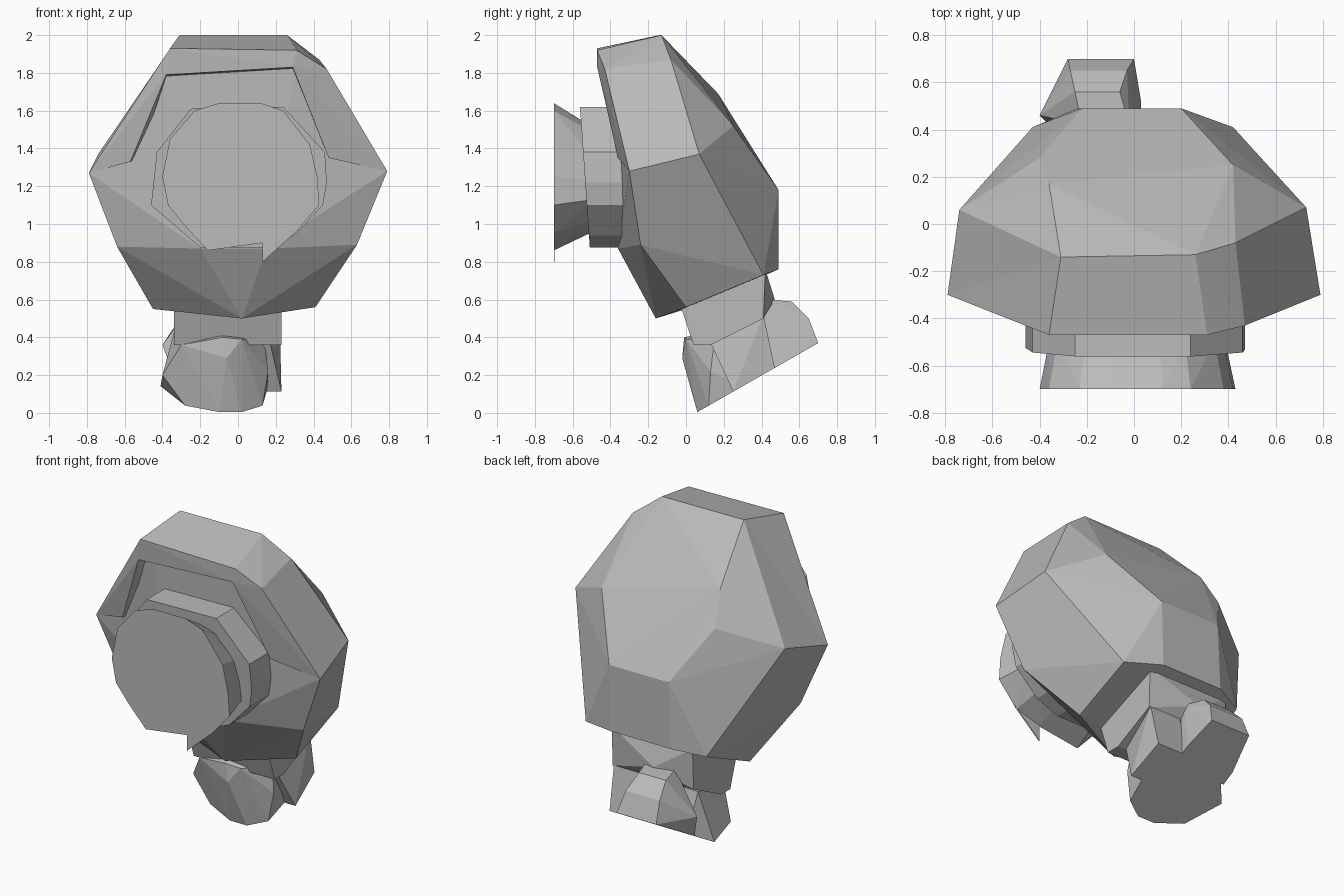
import bpy, bmesh

gray = bpy.data.materials.new("plain gray")
gray.diffuse_color = (0.5, 0.5, 0.5, 1)


def hull(name, pts):
    """Faceted convex block around a few corner points."""
    bm = bmesh.new()
    for p in pts:
        bm.verts.new(p)
    res = bmesh.ops.convex_hull(bm, input=bm.verts[:])
    loose = [v for v in bm.verts if not v.link_faces]
    bmesh.ops.delete(bm, geom=loose, context='VERTS')
    bmesh.ops.dissolve_limit(bm, angle_limit=0.03, verts=bm.verts[:], edges=bm.edges[:])
    bmesh.ops.recalc_face_normals(bm, faces=bm.faces[:])
    me = bpy.data.meshes.new(name)
    bm.to_mesh(me)
    bm.free()
    me.materials.append(gray)
    ob = bpy.data.objects.new(name, me)
    bpy.context.collection.objects.link(ob)
    return ob


# Main faceted shell, tilted backwards
top = [(-.31, -.14, 2), (.26, -.13, 2), (.43, -.08, 1.87)]
back = [(.73, .07, 1.37), (-.74, .06, 1.37), (.42, .25, 1.52), (-.40, .28, 1.49),
        (-.36, .17, 1.69), (.20, .49, 1.18), (-.22, .49, 1.18),
        (.19, .49, .76), (-.24, .49, .76), (.42, .41, .73), (-.43, .41, .73)]
rim = [(.79, -.30, 1.28), (.63, -.24, .89), (.41, 0, .56), (.02, -.16, .50),
       (-.45, 0, .55), (-.64, -.24, .88), (-.79, -.30, 1.27)]
front = [(-.34, -.39, 1.88), (.31, -.39, 1.88), (.45, -.36, 1.8), (.52, -.30, 1.0),
         (-.56, -.31, 1.1), (.15, -.36, .87), (-.2, -.36, .87)]
hull("shell", top + back + rim + front)

# Raised lip around the upper front
hull("lip_top", [(-.36, -.47, 1.93), (.31, -.47, 1.92), (-.38, -.46, 1.79), (.29, -.47, 1.83),
                 (-.31, -.14, 2), (.26, -.13, 2), (.29, -.35, 1.82), (-.38, -.35, 1.78)])
hull("lip_left", [(-.36, -.47, 1.93), (-.38, -.46, 1.79), (-.79, -.30, 1.27),
                  (-.57, -.35, 1.33), (-.52, -.25, 1.35), (-.37, -.30, 1.80), (-.31, -.14, 2)])
hull("lip_right", [(.31, -.47, 1.92), (.29, -.47, 1.83), (.47, -.43, 1.82), (.79, -.30, 1.28),
                   (.48, -.36, 1.35), (.48, -.25, 1.35), (.29, -.30, 1.82), (.43, -.08, 1.87),
                   (.26, -.13, 2)])

# Barrel on the front, its face leaning slightly
ring = [(-.25, 1.61), (.24, 1.62), (.46, 1.38), (.47, 1.22), (.45, 1.1), (.3, .94),
        (.15, .875), (-.2, .875), (-.46, 1.1), (-.43, 1.38)]
hull("barrel", [(x, -.56 + (1.6 - z) * .07, z) for x, z in ring] + [(x, -.28, z) for x, z in ring])

# Flared cone ending in the flat front disc
disc = [(-.16, .86), (-.29, 1.0), (-.37, 1.1), (-.40, 1.25), (-.36, 1.45), (-.23, 1.6),
        (-.1, 1.64), (.12, 1.64), (.24, 1.6), (.38, 1.42), (.42, 1.25), (.43, 1.1),
        (.30, .95), (.13, .90)]
hull("front_cone", [(x, -.70, z) for x, z in disc] +
     [(x * .9, -.50, 1.2 + (z - 1.2) * .72) for x, z in disc])
hull("disc_tab", [(.13, y, .80) for y in (-.70, -.695)] + [(.13, y, .93) for y in (-.70, -.695)] +
     [(.32, y, .97) for y in (-.70, -.695)] + [(.22, y, .885) for y in (-.70, -.695)])

# Neck under the shell
hull("neck", [(x, y, z) for x in (-.34, .23) for y, z in
              ((-.04, .60), (.42, .76), (.41, .50), (.13, .36), (.04, .36))] + [(-.1, .47, .60)])


def sole(x, y):
    """Point on the tilted underside."""
    return (x, y, max(0, .01 + (y - .07) * .571))


# Foot lobes cut off by one tilted plane
hull("foot_front", [sole(*p) for p in ((-.1, .06), (.02, .06), (.13, .12), (.16, .3), (.08, .42),
                                       (-.3, .42), (-.41, .30), (-.28, .12))] +
     [(-.40, .12, .20), (-.30, .04, .36), (-.06, -.02, .29), (-.08, -.01, .40), (.02, .0, .39),
      (.16, .13, .22), (.14, .15, .38), (-.33, .35, .46), (.1, .38, .48)])
hull("foot_side", [sole(.23, .25), sole(.21, .47), sole(0, .25), sole(0, .47),
                   (.17, .13, .37), (.22, .41, .52), (0, .13, .37), (0, .41, .52)])
hull("foot_back", [sole(-.28, .70), sole(.0, .70), sole(.03, .52), sole(-.34, .48),
                   sole(-.34, .40), sole(.03, .40), (-.25, .56, .59), (-.06, .56, .59),
                   (-.03, .65, .50), (-.27, .65, .50), (-.22, .42, .60), (-.02, .42, .60),
                   (-.40, .46, .36)])
